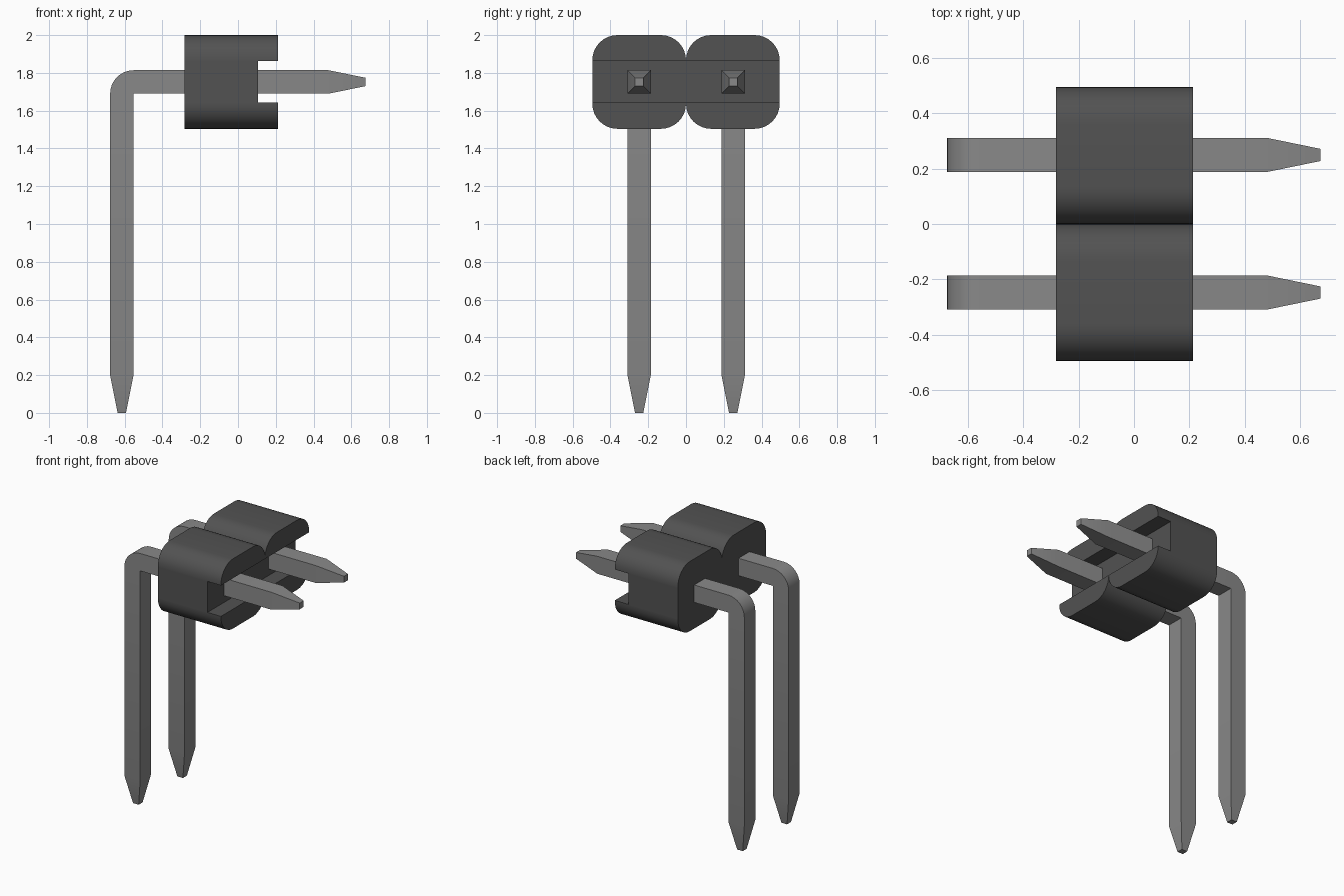
import bpy, bmesh, math

cube = bpy.data.objects.get("Cube")
if cube:
    bpy.data.objects.remove(cube, do_unlink=True)


def material(name, value):
    mat = bpy.data.materials.new(name)
    mat.use_nodes = True
    color = (value, value, value, 1)
    mat.diffuse_color = color
    mat.node_tree.nodes["Principled BSDF"].inputs["Base Color"].default_value = color
    return mat


def finish(name, bm, mat):
    bmesh.ops.recalc_face_normals(bm, faces=bm.faces[:])
    mesh = bpy.data.meshes.new(name)
    bm.to_mesh(mesh)
    bm.free()
    mesh.materials.append(mat)
    obj = bpy.data.objects.new(name, mesh)
    bpy.context.collection.objects.link(obj)
    bpy.ops.object.select_all(action="DESELECT")
    obj.select_set(True)
    bpy.context.view_layer.objects.active = obj
    bpy.ops.object.shade_smooth_by_angle(angle=math.radians(30))
    return obj


def extrude(bm, faces, vec):
    """Extrude faces along vec, removing the originals if they become internal."""
    res = bmesh.ops.extrude_face_region(bm, geom=faces)["geom"]
    verts = [g for g in res if isinstance(g, bmesh.types.BMVert)]
    bmesh.ops.translate(bm, verts=verts, vec=vec)
    return [g for g in res if isinstance(g, bmesh.types.BMFace)]


def cut(bm, co, no):
    bmesh.ops.bisect_plane(bm, geom=bm.verts[:] + bm.edges[:] + bm.faces[:],
                           plane_co=co, plane_no=no, dist=1e-5)


def arc(cx, cz, r, start, end, steps=8):
    return [(cx + r * math.cos(a), cz + r * math.sin(a)) for a in
            (math.radians(start + (end - start) * i / steps) for i in range(steps + 1))]


black = material("dark plastic", 0.085)
metal = material("grey metal", 0.25)

# Housing: two rounded lobes joined by a neck, with a slot along the right face
X0, XS, X1 = -0.283, 0.107, 0.213
LO, HI, R, HALF = 1.504, 2.0, 0.133, 0.496
SLOT_LO, SLOT_HI = 1.642, 1.862
right_lobe = (arc(R, LO + R, R, 180, 270) + arc(HALF - R, LO + R, R, 270, 360)
              + arc(HALF - R, HI - R, R, 0, 90) + arc(R, HI - R, R, 90, 180))
left_lobe = [(-y, z) for y, z in reversed(right_lobe)][1:-1]
bm = bmesh.new()
back = bm.faces.new([bm.verts.new((X0, y, z)) for y, z in right_lobe + left_lobe])
extrude(bm, [back], (XS - X0, 0, 0))
if not any(all(abs(v.co.x - X0) < 1e-5 for v in f.verts) for f in bm.faces):
    bm.faces.new([v for v in back.verts])
for z in (SLOT_LO, SLOT_HI):
    cut(bm, (0, 0, z), (0, 0, 1))
lips = [f for f in bm.faces if all(abs(v.co.x - XS) < 1e-5 for v in f.verts)
        and not SLOT_LO < f.calc_center_median().z < SLOT_HI]
extrude(bm, lips, (X1 - XS, 0, 0))
bmesh.ops.delete(bm, geom=[f for f in lips if f.is_valid], context="FACES_ONLY")
finish("housing", bm, black)

# Bent square pins with tapered ends
W, TIP = 0.062, 0.022
PX, PZ, END = -0.615, 1.752, 0.675
SHOULDER_Z, SHOULDER_X = 0.2, 0.48
side = ([(PX - TIP, 0), (PX + TIP, 0), (PX + W, SHOULDER_Z), (PX + W, PZ - W),
         (SHOULDER_X, PZ - W), (END, PZ - TIP), (END, PZ + TIP), (SHOULDER_X, PZ + W)]
        + arc(PX + W, PZ - W, 2 * W, 90, 180)
        + [(PX - W, SHOULDER_Z)])
for name, y in (("front_pin", -0.248), ("back_pin", 0.25)):
    bm = bmesh.new()
    face = bm.faces.new([bm.verts.new((x, -W, z)) for x, z in side])
    extrude(bm, [face], (0, 2 * W, 0))
    cut(bm, (0, 0, SHOULDER_Z), (0, 0, 1))
    cut(bm, (SHOULDER_X, 0, 0), (1, 0, 0))
    cut(bm, (0, 0, PZ - W), (0, 0, 1))
    for v in bm.verts:
        if v.co.z < 0.001 or v.co.x > END - 0.001:
            v.co.y *= TIP / W
    bmesh.ops.translate(bm, verts=bm.verts[:], vec=(0, y, 0))
    finish(name, bm, metal)
